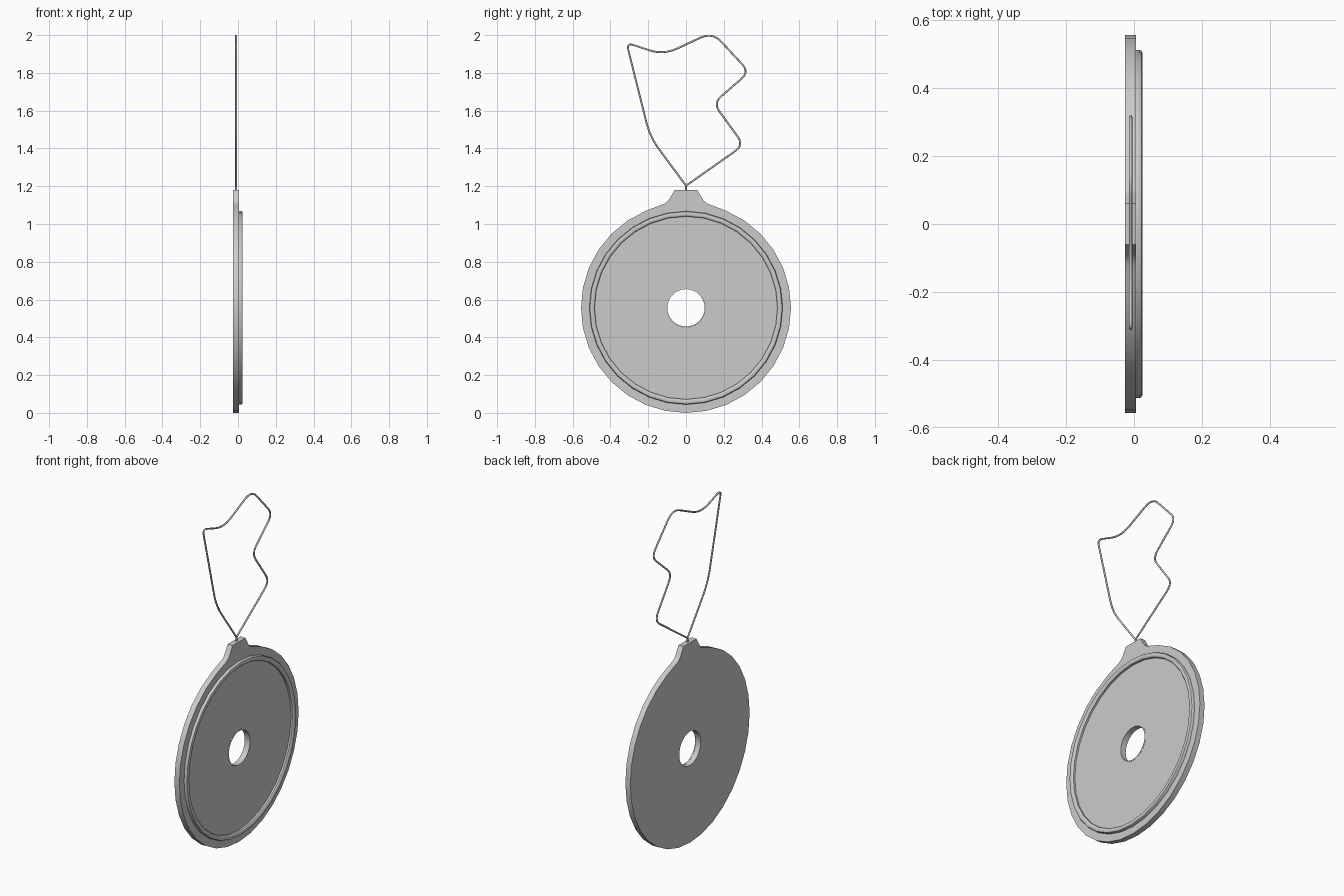
import bpy, bmesh, math
from mathutils import Vector

if "Cube" in bpy.data.objects:
    bpy.data.objects.remove(bpy.data.objects["Cube"])

CZ = 0.556            # disc centre height
X0, X1, X2 = -0.026, 0.0065, 0.0245   # plate back, plate front, rim top
N = 32


def finish(obj, angle=35):
    bpy.ops.object.select_all(action='DESELECT')
    obj.select_set(True)
    bpy.context.view_layer.objects.active = obj
    if obj.type == 'CURVE':
        bpy.ops.object.convert(target='MESH')
    bpy.ops.object.shade_smooth_by_angle(angle=math.radians(angle))


def add_poly(curve, pts):
    s = curve.splines.new('POLY')
    s.points.add(len(pts) - 1)
    for p, co in zip(s.points, pts):
        p.co = (*co, 1) if len(co) == 3 else (*co, 0, 1)
    s.use_cyclic_u = True


def ring(name, profile):
    """Revolve a closed (radius, x) profile about the disc axis."""
    bm = bmesh.new()
    loops = []
    for i in range(N):
        a = 2 * math.pi * i / N
        loops.append([bm.verts.new((x, r * math.sin(a), CZ + r * math.cos(a)))
                      for r, x in profile])
    k = len(profile)
    for i in range(N):
        a, b = loops[i], loops[(i + 1) % N]
        for j in range(k):
            bm.faces.new((a[j], a[(j + 1) % k], b[(j + 1) % k], b[j]))
    bmesh.ops.recalc_face_normals(bm, faces=bm.faces)
    me = bpy.data.meshes.new(name)
    bm.to_mesh(me)
    bm.free()
    obj = bpy.data.objects.new(name, me)
    bpy.context.collection.objects.link(obj)
    finish(obj)


# plate with hanging tab and centre hole
half_tab = [(0.06, 1.18), (0.085, 1.137), (0.098, 1.119), (0.115, 1.107), (0.15, 1.094)]
R = 0.556
arc = []
for i in range(2, N - 1):
    a = 2 * math.pi * i / N
    arc.append((R * math.sin(a), CZ + R * math.cos(a)))
outline = half_tab + arc + [(-y, z) for y, z in reversed(half_tab)]
hole = [(0.1 * math.cos(2 * math.pi * i / N), CZ + 0.1 * math.sin(2 * math.pi * i / N))
        for i in range(N)]
cu = bpy.data.curves.new("plate", 'CURVE')
cu.dimensions = '2D'
cu.fill_mode = 'BOTH'
cu.extrude = (X1 - X0) / 2
add_poly(cu, outline)
add_poly(cu, hole)
plate = bpy.data.objects.new("plate", cu)
plate.rotation_euler = (math.pi / 2, 0, math.pi / 2)
plate.location.x = (X0 + X1) / 2
bpy.context.collection.objects.link(plate)
finish(plate)

# raised rim and small lip at the hole
b = X1 - 0.003
ring("raised_rim", [(0.512, b), (0.512, X2 - 0.007), (0.509, X2 - 0.002), (0.504, X2),
                    (0.493, X2), (0.488, X2 - 0.002), (0.484, X2 - 0.007), (0.484, b)])
ring("hole_lip", [(0.105, b), (0.105, X1 + 0.001), (0.102, X1 + 0.003),
                  (0.099, X1 + 0.003), (0.099, b)])

# string loop: corners (y, z, fillet length)
corners = [(0, 1.203, 0.004), (-0.19, 1.46, 0.08), (-0.315, 1.96, 0.04),
           (-0.12, 1.895, 0.08), (0.14, 2.016, 0.07), (0.335, 1.805, 0.055),
           (0.145, 1.64, 0.055), (0.306, 1.418, 0.055)]
path = []
n = len(corners)
for i, (y, z, t) in enumerate(corners):
    c = Vector((y, z))
    p = c + (Vector(corners[i - 1][:2]) - c).normalized() * t
    q = c + (Vector(corners[(i + 1) % n][:2]) - c).normalized() * t
    for s in range(7):
        u = s / 6
        v = p * (1 - u) ** 2 + c * 2 * u * (1 - u) + q * u ** 2
        path.append((-0.010, v.x, v.y))
cu = bpy.data.curves.new("string_loop", 'CURVE')
cu.dimensions = '3D'
cu.bevel_depth = 0.005
cu.bevel_resolution = 2
add_poly(cu, path)
loop = bpy.data.objects.new("string_loop", cu)
bpy.context.collection.objects.link(loop)
finish(loop, 50)

# short string stem entering the tab
bpy.ops.mesh.primitive_cylinder_add(vertices=8, radius=0.005, depth=0.035,
                                    location=(-0.010, 0, 1.187))
stem = bpy.context.object
stem.name = "string_stem"
finish(stem, 50)
